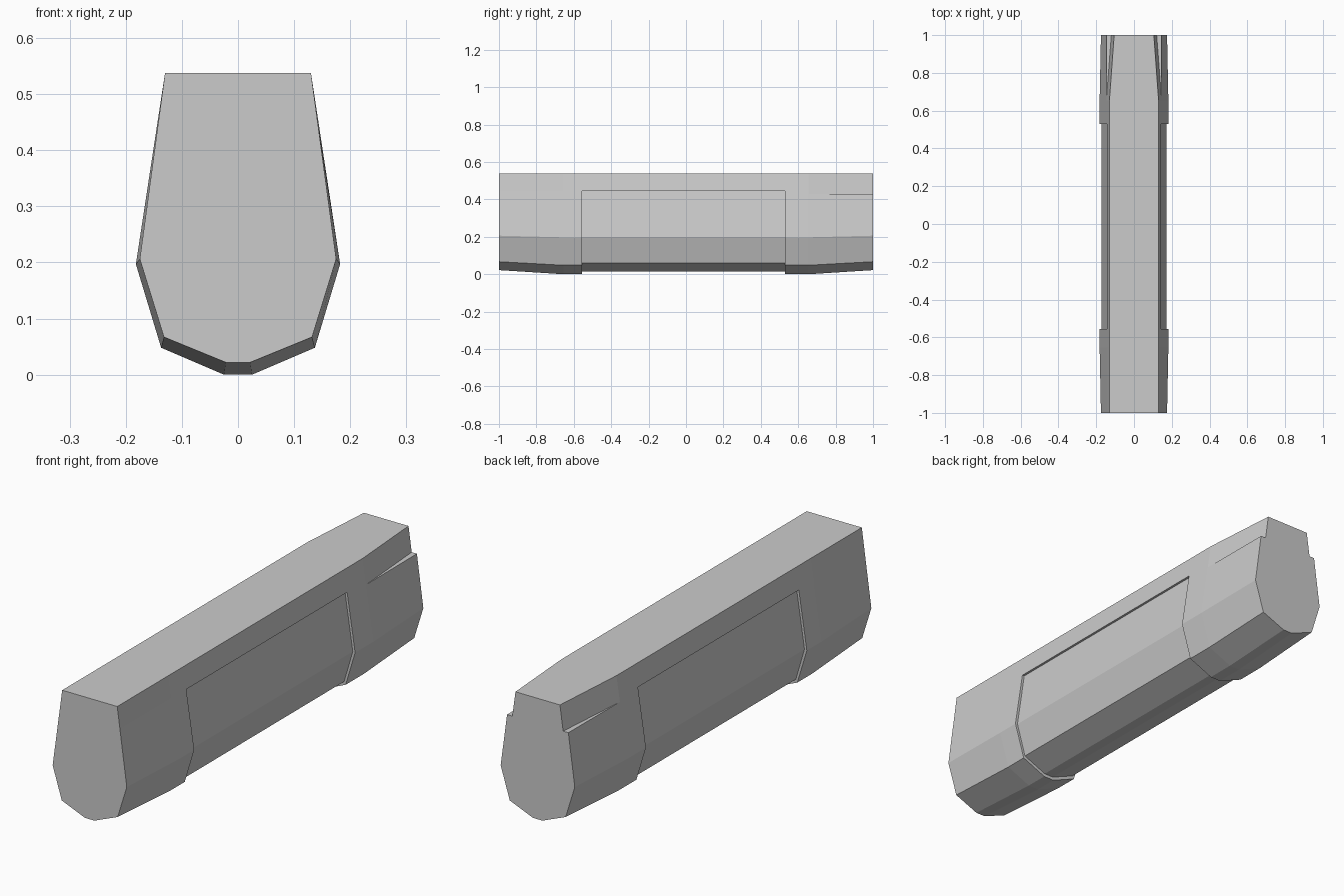
import bpy, bmesh

if "Cube" in bpy.data.objects:
    bpy.data.objects.remove(bpy.data.objects["Cube"])

TOP = (0.13, 0.538)


def side_x(wide, z):
    """Half-width of the sloping upper side at height z."""
    t = (TOP[1] - z) / (TOP[1] - wide[1])
    return TOP[0] + t * (wide[0] - TOP[0])


# Lower half-profiles: widest corner, lower corner, keel edge
FULL = [(0.182, 0.197), (0.137, 0.048), (0.025, 0.0)]
END = [(0.175, 0.206), (0.132, 0.067), (0.022, 0.022)]
INSET = [(0.171, 0.199), (0.130, 0.060), (0.022, 0.014)]


def plain(lower, z):
    """Half-profile whose two ledge points coincide on the side."""
    p = (side_x(lower[0], z), z)
    return [TOP, p, p] + lower


# Middle panel steps inward below a ledge; back end has notched upper sides
recessed = [TOP, (side_x(FULL[0], 0.445), 0.445), (0.134, 0.445)] + INSET
notched = [(0.105, 0.538), (0.120, 0.43), (side_x(END[0], 0.43), 0.43)] + END

stations = [
    (-1.0, plain(END, 0.445)),
    (-0.655, plain(FULL, 0.445)),
    (-0.555, plain(FULL, 0.445)),
    (-0.555, recessed),
    (0.53, recessed),
    (0.53, plain(FULL, 0.445)),
    (0.655, plain(FULL, 0.43)),
    (1.0, notched),
]

# Loft the mirrored profiles along the length
bm = bmesh.new()
rings = []
for y, half in stations:
    outline = half + [(-x, z) for x, z in reversed(half)]
    rings.append([bm.verts.new((x, y, z)) for x, z in outline])
for a, b in zip(rings, rings[1:]):
    n = len(a)
    for i in range(n):
        j = (i + 1) % n
        bm.faces.new((a[i], a[j], b[j], b[i]))

# Flat end caps
bm.faces.new(rings[0])
bm.faces.new(rings[-1])

bmesh.ops.remove_doubles(bm, verts=bm.verts, dist=0.0002)
bmesh.ops.recalc_face_normals(bm, faces=bm.faces)
mesh = bpy.data.meshes.new("grip_body")
bm.to_mesh(mesh)
bm.free()
body = bpy.data.objects.new("grip_body", mesh)
bpy.context.collection.objects.link(body)
